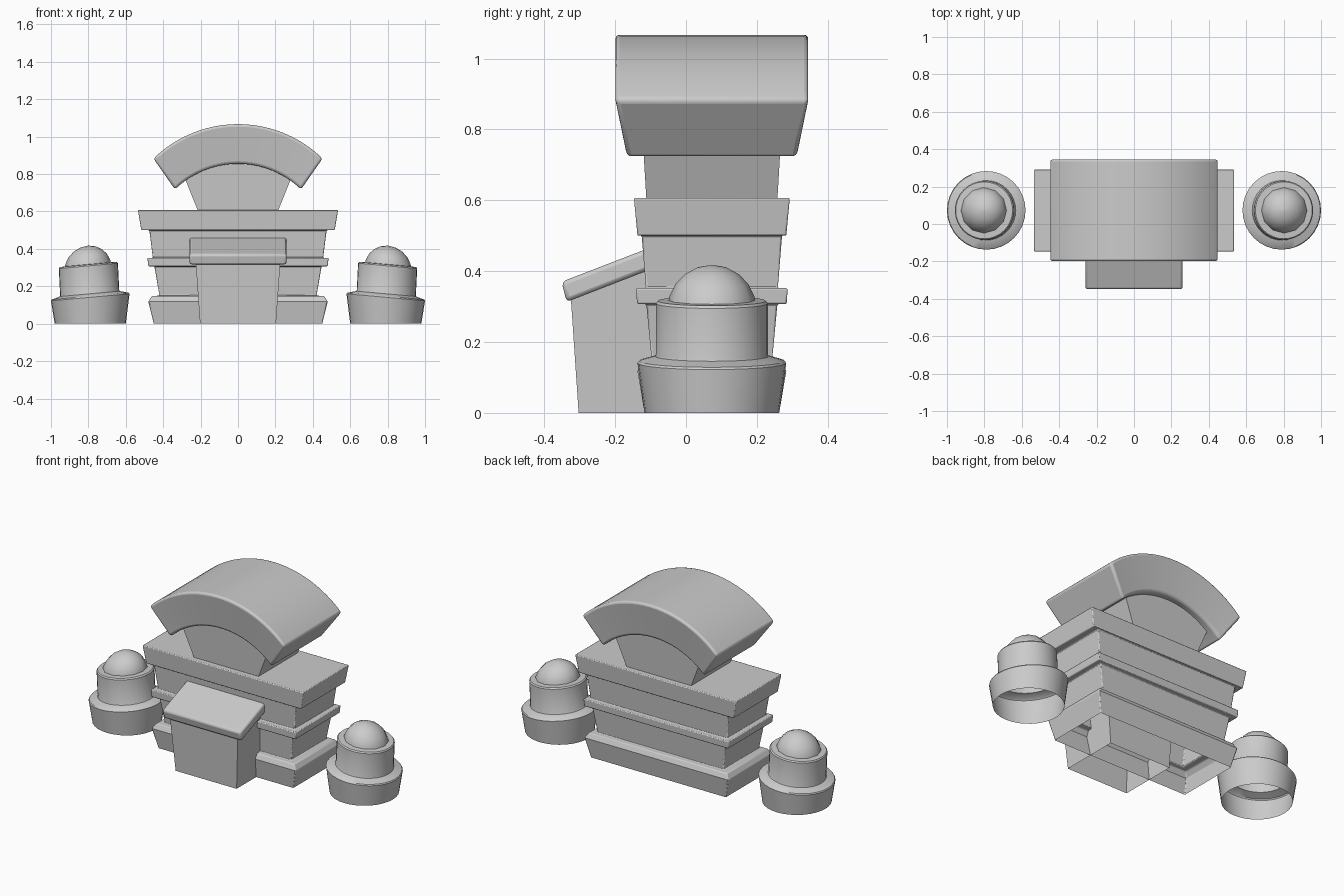
import bpy, bmesh, math

if "Cube" in bpy.data.objects:
    bpy.data.objects.remove(bpy.data.objects["Cube"])

CY = 0.073  # centre of the main body in y


def loft(name, rings, cap_start=False, cap_end=True, bevel=0.0, seg=2, angle=35):
    """Skin closed rings of equal length into a shell."""
    bm = bmesh.new()
    vr = [[bm.verts.new(p) for p in r] for r in rings]
    n = len(vr[0])
    for a, b in zip(vr, vr[1:]):
        for i in range(n):
            j = (i + 1) % n
            bm.faces.new((a[i], a[j], b[j], b[i]))
    if cap_start:
        bm.faces.new(vr[0][::-1])
    if cap_end:
        bm.faces.new(vr[-1])
    bmesh.ops.recalc_face_normals(bm, faces=bm.faces)
    me = bpy.data.meshes.new(name)
    bm.to_mesh(me)
    bm.free()
    ob = bpy.data.objects.new(name, me)
    bpy.context.collection.objects.link(ob)
    bpy.ops.object.select_all(action='DESELECT')
    bpy.context.view_layer.objects.active = ob
    ob.select_set(True)
    if bevel:
        m = ob.modifiers.new("bevel", 'BEVEL')
        m.width, m.segments, m.limit_method = bevel, seg, 'ANGLE'
        m.angle_limit = math.radians(40)
    bpy.ops.object.shade_smooth_by_angle(angle=math.radians(angle))
    return ob


def rect(hx, hy, z):
    return [(-hx, CY - hy, z), (hx, CY - hy, z), (hx, CY + hy, z), (-hx, CY + hy, z)]


def round_ring(cx, r, z, tilt, n):
    """Circle whose plane rises by tilt per unit x."""
    pts = []
    for i in range(n):
        a = 2 * math.pi * i / n
        dx = r * math.cos(a)
        pts.append((cx + dx, CY + r * math.sin(a), z + tilt * dx))
    return pts


# Stepped main body, open underneath
profile = [(0.45, 0.19, 0), (0.48, 0.21, 0.118), (0.46, 0.195, 0.148), (0.42, 0.17, 0.15),
           (0.447, 0.185, 0.307), (0.48, 0.211, 0.307), (0.484, 0.214, 0.352),
           (0.455, 0.186, 0.352), (0.474, 0.198, 0.5), (0.517, 0.21, 0.5), (0.535, 0.22, 0.607)]
loft("main_body", [rect(*p) for p in profile], bevel=0.005)

# Flared block carrying the curved roof
loft("roof_support", [rect(0.215, 0.185, 0.605), rect(0.33, 0.202, 0.89)])

# Curved roof: outer and inner arcs, narrower underneath
STEPS = 24
arch = []
for i in range(STEPS + 1):
    t = -1 + 2 * i / STEPS
    ao, ai = t * math.asin(0.452 / 0.647), t * math.asin(0.337 / 0.483)
    xo, zo = 0.647 * math.sin(ao), 0.42 + 0.647 * math.cos(ao)
    xi, zi = 0.483 * math.sin(ai), 0.372 + 0.483 * math.cos(ai)
    arch.append([(xo, CY - 0.274, zo), (xo, CY + 0.274, zo),
                 (xi, CY + 0.24, zi), (xi, CY - 0.24, zi)])
loft("curved_roof", arch, cap_start=True, bevel=0.014, seg=3)

# Porch walls with a sloping top, open underneath
loft("porch", [
    [(-0.203, -0.303, 0), (0.203, -0.303, 0), (0.203, 0.05, 0), (-0.203, 0.05, 0)],
    [(-0.227, -0.326, 0.34), (0.227, -0.326, 0.34), (0.236, 0.05, 0.48), (-0.236, 0.05, 0.48)]])

# Sloping porch roof slab
slab = [(-0.337, 0.313), (-0.351, 0.37), (0.03, 0.517), (0.03, 0.455)]
loft("porch_roof", [[(x, y, z) for y, z in slab] for x in (-0.26, 0.26)],
     cap_start=True, bevel=0.012)

# Round side turrets with tilted tops and faceted domes
for side, label in ((-1, "left"), (1, "right")):
    k = -0.09 * side  # inner side sits higher
    rings = [(0.79, 0.19, 0, 0), (0.79, 0.21, 0.141, 1), (0.791, 0.205, 0.147, 1),
             (0.792, 0.16, 0.16, 1), (0.793, 0.158, 0.165, 1), (0.80, 0.158, 0.309, 1),
             (0.801, 0.152, 0.316, 1), (0.803, 0.11, 0.318, 1)]
    loft(label + "_turret", [round_ring(side * c, r, z, k * t, 32) for c, r, z, t in rings])
    dome = []
    for i in range(6):
        a = math.radians(88) * i / 5
        dome.append(round_ring(side * 0.803, 0.126 * math.cos(a),
                               0.291 + 0.126 * math.sin(a), k, 12))
    loft(label + "_dome", dome, angle=40)
